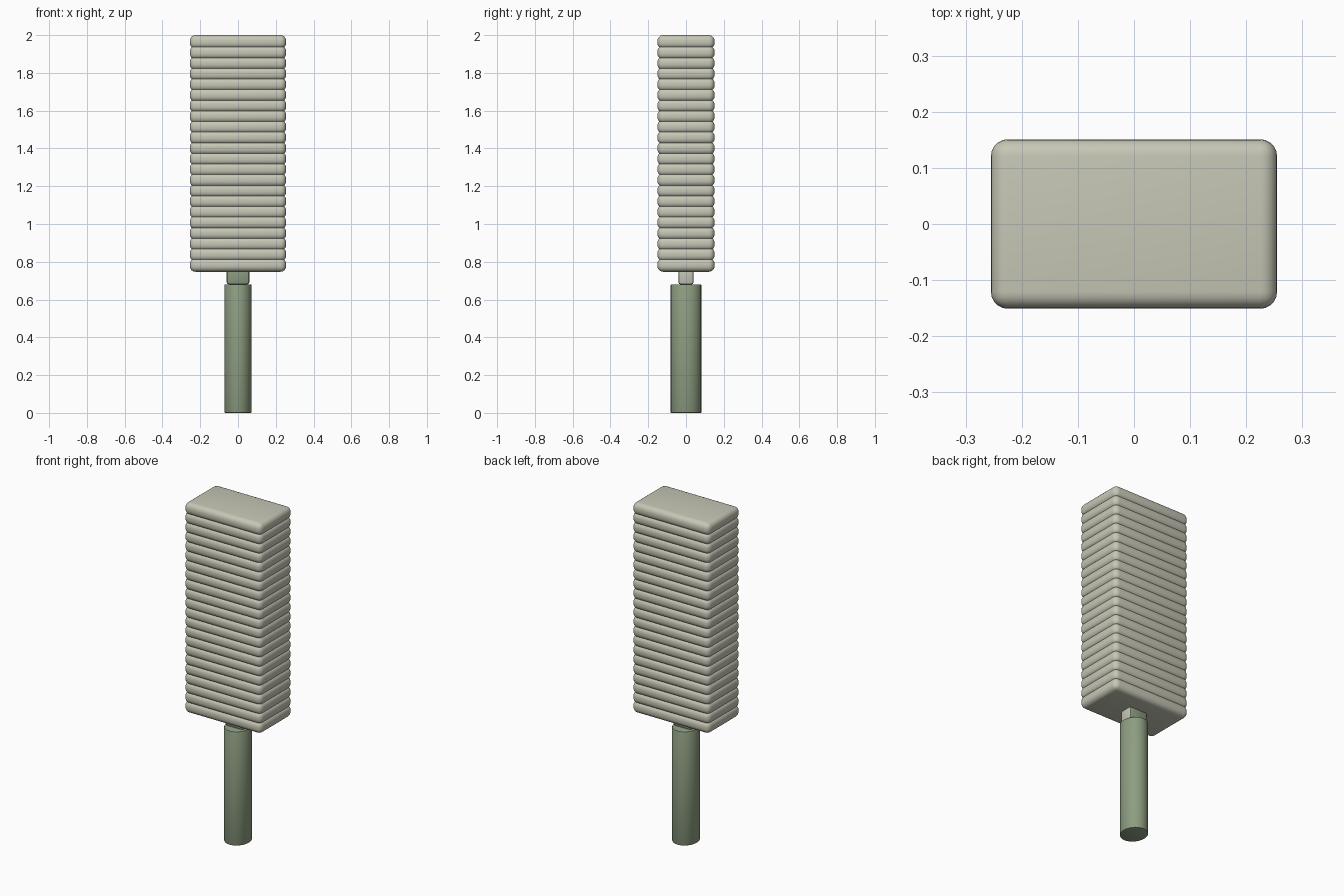
import bpy, math

if "Cube" in bpy.data.objects:
    bpy.data.objects.remove(bpy.data.objects["Cube"])


def material(name, rgb):
    m = bpy.data.materials.new(name)
    m.diffuse_color = (*rgb, 1)
    m.use_nodes = True
    m.node_tree.nodes["Principled BSDF"].inputs["Base Color"].default_value = m.diffuse_color
    return m


stone = material("pale stone", (0.57, 0.57, 0.47))
green = material("sage green", (0.27, 0.34, 0.22))


def finish(ob, name, mats, angle=40):
    ob.name = name
    for m in mats:
        ob.data.materials.append(m)
    bpy.ops.object.shade_smooth_by_angle(angle=math.radians(angle))
    return ob


def rounded_box(size, z, radius, segments):
    bpy.ops.mesh.primitive_cube_add(size=1, location=(0, 0, z))
    ob = bpy.context.object
    ob.scale = size
    bpy.ops.object.transform_apply(location=False, rotation=False, scale=True)
    mod = ob.modifiers.new("Bevel", 'BEVEL')
    mod.width, mod.segments = radius, segments
    bpy.ops.object.modifier_apply(modifier=mod.name)
    return ob


# Head: a stack of overlapping rounded slabs
COUNT, BOTTOM, TOP, THICK = 22, 0.747, 2.0, 0.072
pitch = (TOP - BOTTOM - THICK) / (COUNT - 1)
for i in range(COUNT):
    slab = rounded_box((0.51, 0.302, THICK), BOTTOM + THICK / 2 + i * pitch, 0.03, 5)
    finish(slab, f"head_slab_{i + 1:02d}", [stone])

# Neck: rounded block, green on the broad faces and pale on the narrow ends
neck = rounded_box((0.12, 0.08, 0.11), 0.735, 0.012, 2)
finish(neck, "neck", [stone, green])
for p in neck.data.polygons:
    p.material_index = 1 if abs(p.normal.y) > 0.8 else 0

# Handle: slightly oval grip with a softened rim
bpy.ops.mesh.primitive_cylinder_add(vertices=48, radius=1, depth=0.68, location=(0, 0, 0.34))
handle = bpy.context.object
handle.scale = (0.072, 0.081, 1)
bpy.ops.object.transform_apply(location=False, rotation=False, scale=True)
mod = handle.modifiers.new("Bevel", 'BEVEL')
mod.width, mod.segments = 0.004, 2
mod.limit_method, mod.angle_limit = 'ANGLE', math.radians(60)
bpy.ops.object.modifier_apply(modifier=mod.name)
finish(handle, "handle", [green])
